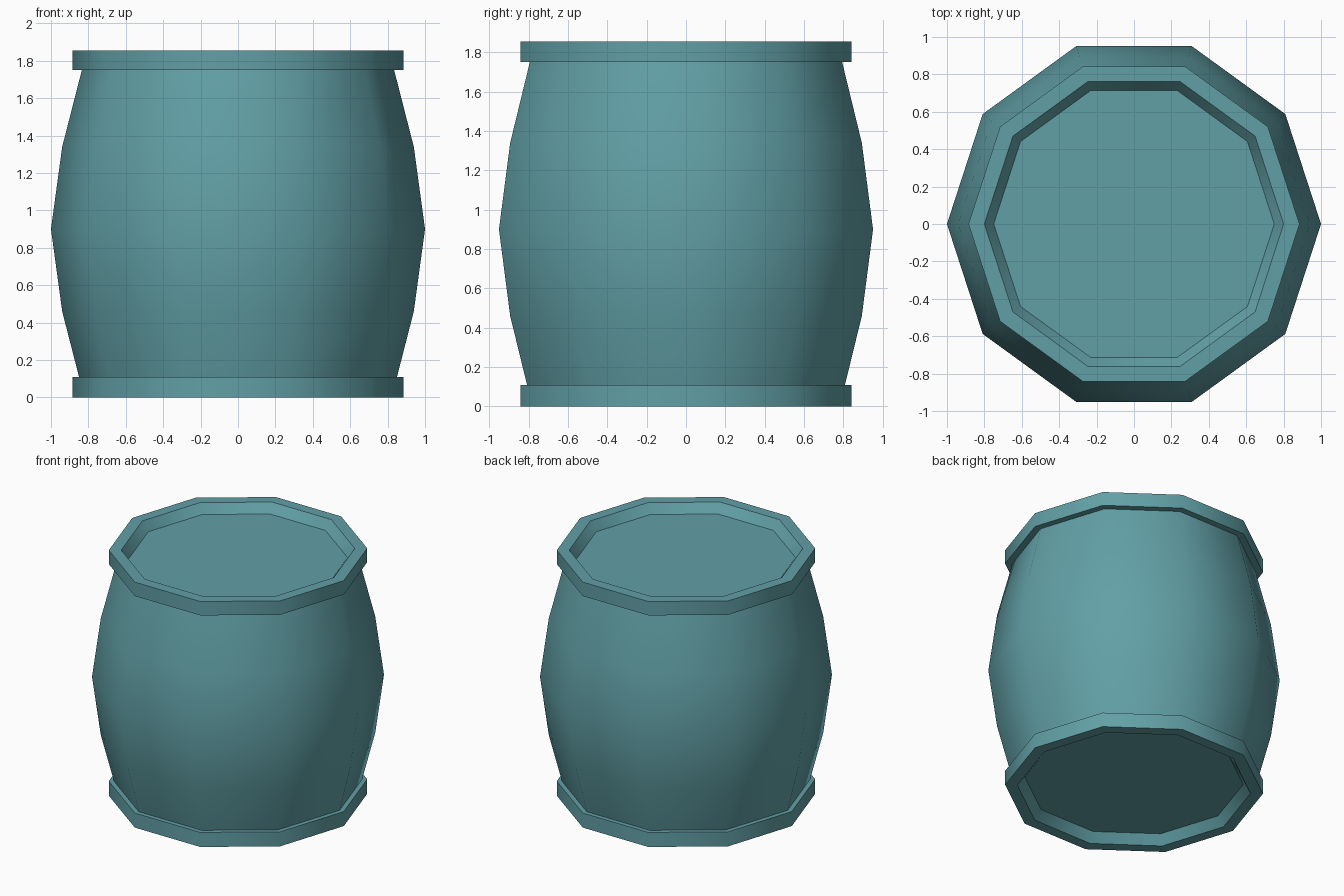
import bpy, bmesh
from math import cos, sin, tau, radians

if "Cube" in bpy.data.objects:
    bpy.data.objects.remove(bpy.data.objects["Cube"])

SIDES = 10
mat = bpy.data.materials.new("teal_paint")
mat.diffuse_color = (0.12, 0.35, 0.38, 1)
mat.use_nodes = True
mat.node_tree.nodes["Principled BSDF"].inputs["Base Color"].default_value = mat.diffuse_color


def lathe(name, profile, cap=None):
    """Spin (radius, z) points round z; cap closes the 'first' or 'last' ring."""
    bm = bmesh.new()
    rings = [[bm.verts.new((r * cos(tau * i / SIDES), r * sin(tau * i / SIDES), z))
              for i in range(SIDES)] for r, z in profile]
    for a, b in zip(rings, rings[1:]):
        for i in range(SIDES):
            j = (i + 1) % SIDES
            bm.faces.new((a[i], a[j], b[j], b[i]))
    if cap == "first":
        bm.faces.new(rings[0][::-1])
    elif cap == "last":
        bm.faces.new(rings[-1])
    me = bpy.data.meshes.new(name)
    bm.to_mesh(me)
    bm.free()
    me.materials.append(mat)
    ob = bpy.data.objects.new(name, me)
    bpy.context.collection.objects.link(ob)
    bpy.ops.object.select_all(action='DESELECT')
    ob.select_set(True)
    bpy.context.view_layer.objects.active = ob
    bpy.ops.object.shade_smooth_by_angle(angle=radians(40))
    return ob


# bulging body
lathe("barrel_body", [(0.85, 0.11), (0.94, 0.46), (1.0, 0.9), (0.94, 1.34), (0.835, 1.75)])

# bottom rim with recessed base
lathe("bottom_rim", [(0.75, 0.068), (0.8, 0), (0.885, 0), (0.885, 0.11), (0.85, 0.11)], "first")

# top rim with recessed lid
lathe("top_rim", [(0.835, 1.75), (0.885, 1.75), (0.885, 1.855), (0.8, 1.855), (0.75, 1.787)], "last")
